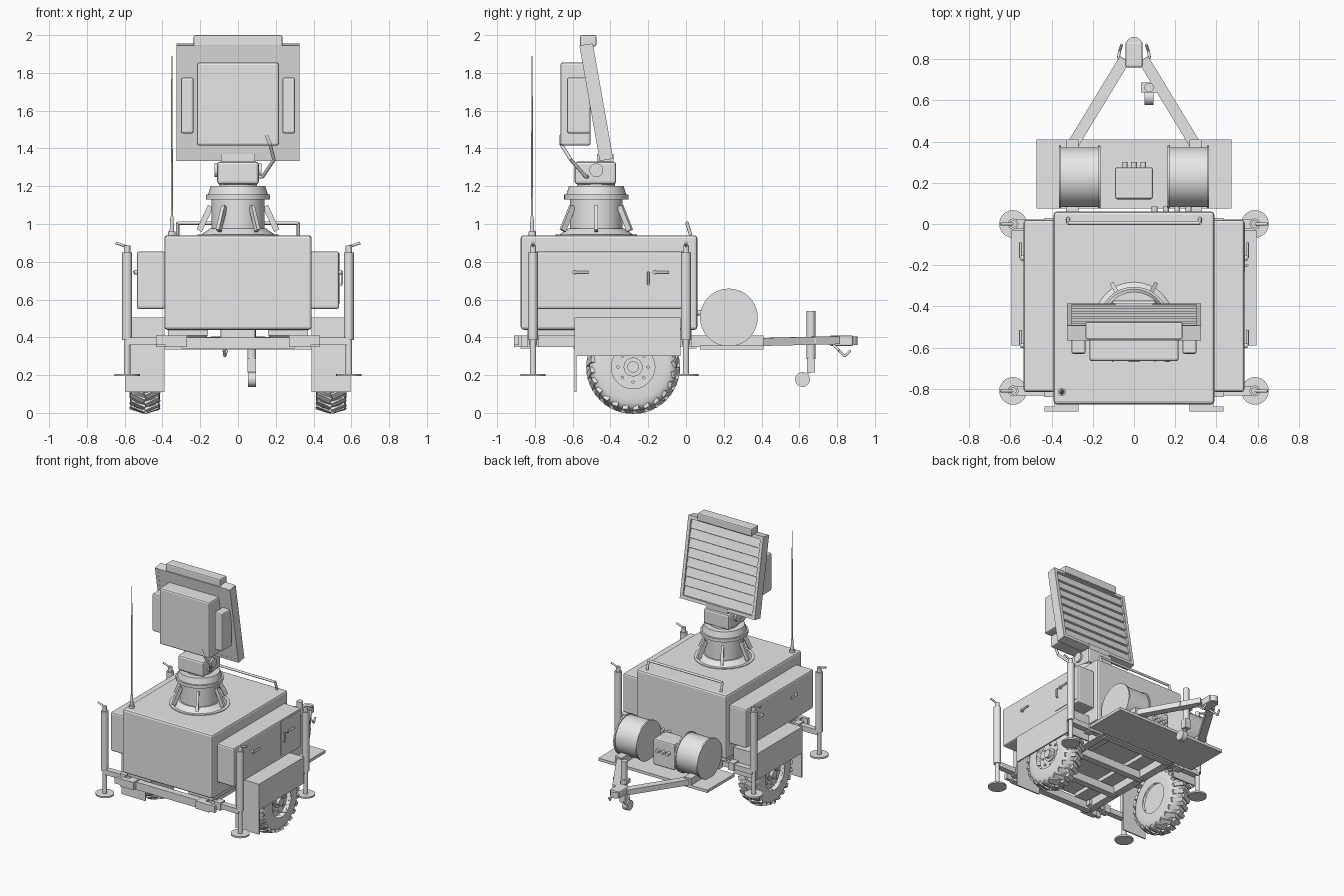
import bpy, bmesh, math
from mathutils import Matrix, Vector

cube = bpy.data.objects.get("Cube")
if cube:
    bpy.data.objects.remove(cube, do_unlink=True)

GREY = (.8, .8, .8, 1)
grey = bpy.data.materials.new("light_grey")
grey.use_nodes = True
grey.diffuse_color = GREY
grey.node_tree.nodes["Principled BSDF"].inputs["Base Color"].default_value = GREY

LEFT, RIGHT = 1, -1
SIDES = (LEFT, RIGHT)
move = Matrix.Translation
turn = Matrix.Rotation


def finish(name, bm, bevel=0, smooth=False):
    bmesh.ops.recalc_face_normals(bm, faces=bm.faces)
    mesh = bpy.data.meshes.new(name)
    bm.to_mesh(mesh)
    bm.free()
    mesh.materials.append(grey)
    if smooth:
        mesh.polygons.foreach_set("use_smooth", [True] * len(mesh.polygons))
        mesh.set_sharp_from_angle(angle=math.radians(35))
    part = bpy.data.objects.new(name, mesh)
    bpy.context.collection.objects.link(part)
    if bevel:
        modifier = part.modifiers.new("edge_bevel", "BEVEL")
        modifier.width, modifier.segments = bevel, 2
    return part


def both(half):
    return (-half, half)


def around(centre, half):
    return (centre - half, centre + half)


def outward(side, inner, outer):
    return (side * inner, side * outer)


def scaled_cube(bm, size, matrix):
    bmesh.ops.create_cube(bm, size=1, matrix=matrix @ Matrix.Diagonal((*size, 1)))


def box(name, x, y, z, bevel=0):
    """Box filling the given range on each axis."""
    spans = (x, y, z)
    middle = Vector([sum(span) / 2 for span in spans])
    bm = bmesh.new()
    scaled_cube(bm, [abs(b - a) for a, b in spans], move(middle))
    return finish(name, bm, bevel)


def rod(name, points, radius, end_radius=None, segments=16):
    """Round bars joining a list of points."""
    bm = bmesh.new()
    for start, end in zip(points, points[1:]):
        start, end = Vector(start), Vector(end)
        along = end - start
        aim = along.to_track_quat("Z", "Y").to_matrix().to_4x4()
        bmesh.ops.create_cone(
            bm, cap_ends=True, segments=segments, radius1=radius,
            radius2=radius if end_radius is None else end_radius,
            depth=along.length, matrix=move((start + end) / 2) @ aim)
    return finish(name, bm, smooth=True)


def post(name, x, y, z, radius, end_radius=None, segments=24):
    return rod(name, [(x, y, z[0]), (x, y, z[1])], radius, end_radius, segments)


def axle(name, x, y, z, radius, segments=40):
    return rod(name, [(x[0], y, z), (x[1], y, z)], radius, None, segments)


def beam(name, start, end, width, height):
    """Rectangular bar between two points."""
    start, end = Vector(start), Vector(end)
    along = end - start
    aim = along.to_track_quat("X", "Z").to_matrix().to_4x4()
    bm = bmesh.new()
    scaled_cube(bm, (along.length, width, height), move((start + end) / 2) @ aim)
    return finish(name, bm)


# Equipment cabin, roof rail and whip antenna
roof, cabin_front, cabin_back = .94, -.875, .06
box("cabin", both(.39), (cabin_front, cabin_back), (.44, roof), bevel=.015)
rail_top = roof + .065
rod("roof_rail", [(-.32, .025, roof), (-.32, .005, rail_top),
                  (.32, .005, rail_top), (.32, .025, roof)], .009)
whip_x, whip_y = -.35, -.815
post("whip_foot", whip_x, whip_y, (roof, roof + .02), .02)
post("whip_base", whip_x, whip_y, (roof, roof + .1), .013, .008)
post("whip_antenna", whip_x, whip_y, (roof, 1.89), .006, .003)
for index in range(4):
    x = .1 + index * .055
    rod("rear_connector", [(x, cabin_back, .53), (x, cabin_back + .025, .53)], .014)

# Side lockers with handles, and a door on the left one
locker_face, handle_z = .535, .745
for side in SIDES:
    box("side_locker", outward(side, .385, locker_face), (-.815, .02), (.55, .855), bevel=.012)
    inner, outer = outward(side, locker_face, locker_face + .015)
    for y in (-.59, -.165):
        pivot = (outer, y, handle_z)
        rod("handle_boss", [(inner, y, handle_z), pivot], .012)
        rod("locker_handle", [pivot, (outer, y + .075, handle_z)], .007)
box("locker_door", (locker_face, locker_face + .004), (-.235, .005), (.58, .845))
rod("door_grip", [(locker_face + reach, -.2, z) for reach, z in
                  zip((0, .015, .015, 0), (handle_z, handle_z, .68, .68))], .006)

# Mast pedestal with slanted ribs
mast_y = -.475
post("pedestal_flange", 0, mast_y, (roof - .01, roof + .005), .215, segments=48)
post("pedestal_skirt", 0, mast_y, (roof, roof + .035), .2, .15, segments=48)
post("pedestal_column", 0, mast_y, (roof, 1.15), .14, segments=48)
post("pedestal_ring", 0, mast_y, (1.13, 1.155), .17, segments=48)
post("pedestal_cap", 0, mast_y, (1.15, 1.2), .16, .145, segments=48)
post("turntable", 0, mast_y, (1.19, 1.22), .1)
ribs = 6
for index in range(ribs):
    angle = index * math.tau / ribs
    ray = Vector((math.cos(angle), math.sin(angle), 0))
    beam("pedestal_rib", ray * .205 + Vector((0, mast_y, .965)),
         ray * .145 + Vector((0, mast_y, 1.095)), .02, .03)
box("head", both(.11), (-.59, -.37), (1.21, 1.33), bevel=.015)
axle("head_pivot", both(.125), mast_y, 1.285, .036)
box("head_yoke", both(.09), (-.47, -.385), (1.32, 1.37))

# Antenna panel: core, rim and louvres share one tilt
tilt = move((0, mast_y, 1.645)) @ turn(math.radians(10), 4, "X")
panel_half_width, panel_half_height, rim = .325, .31, .025
panel_depth = both(.036)
inside = panel_half_width - rim


def panel_box(name, x, y, z, lean=0):
    part = box(name, x, y, z)
    middle = move([sum(span) / 2 for span in (x, y, z)])
    part.data.transform(tilt @ middle @ turn(lean, 4, "X") @ middle.inverted())


panel_box("panel_core", both(inside), (-.035, .012), both(panel_half_height - rim))
for side in SIDES:
    panel_box("panel_side_rim", outward(side, inside, panel_half_width),
              panel_depth, both(panel_half_height))
    panel_box("panel_end_rim", both(inside), panel_depth,
              outward(side, panel_half_height - rim, panel_half_height))
louvres = 8
pitch = (panel_half_height - rim) * 2 / louvres
for index in range(louvres):
    middle_z = (index - (louvres - 1) / 2) * pitch
    panel_box("louvre", both(inside), (.012, .024), around(middle_z, pitch * .47), lean=.16)

# Boxes and cable carried by the panel
box("panel_cap", both(.235), (-.56, -.475), (1.94, 2), bevel=.008)
box("transceiver", both(.217), (-.665, -.505), (1.415, 1.855), bevel=.012)
for side in SIDES:
    box("side_module", outward(side, .235, .303), (-.63, -.505), (1.48, 1.775), bevel=.01)
rod("cable", [(.15, -.66, 1.47), (.17, -.66, 1.42), (.19, -.61, 1.34),
              (.13, -.53, 1.25), (.1, -.52, 1.25)], .009)

# Ladder chassis
frame_top, frame_low = .41, .35
for side in SIDES:
    box("frame_rail", outward(side, .27, .33), (-.88, .41), (frame_low, frame_top))
    box("cabin_mount", outward(side, .16, .37), (-.84, .03), (frame_top, .445))
    box("bumper_bracket", outward(side, .27, .385), (-.91, -.87), (frame_low, frame_top))
    box("bumper_end", outward(side, .385, .435), (-.91, -.885), (.36, frame_top))
for y in (-.85, -.57, -.28, .03):
    box("cross_member", both(.3), around(y, .025), (frame_low - .01, frame_top - .01))
deck = .357
box("rear_platform", both(.472), (.075, .41), (deck - .022, deck))

# Stabiliser legs
for side in SIDES:
    x = side * .587
    for y in (-.81, 0):
        box("leg_arm", (side * .25, x), around(y, .022), (.36, .4))
        box("arm_collar", outward(side, .385, .435), around(y, .03), (frame_low, frame_top))
        post("foot_plate", x, y, (.195, .207), .067)
        post("leg_inner_tube", x, y, (.2, .885), .017)
        post("leg_tube", x, y, (.385, .85), .026)
        rod("leg_crank", [(x, y, .88), (x + side * .06, y, .9)], .007)

# Wheels: rounded tyre section spun round the axle, lugs and nuts
wheel_x, wheel_y, wheel_z = .493, -.28, .243
tyre_radius, rim_radius, tyre_half = .232, .115, .081
steps, lugs, nuts = 14, 48, 8
for side in SIDES:
    hub = Vector((side * wheel_x, wheel_y, wheel_z))
    bm = bmesh.new()
    section = []
    for index in range(steps + 1):
        angle = math.pi * index / steps
        across = math.copysign(math.sqrt(abs(math.cos(angle))), math.cos(angle))
        height = math.sqrt(abs(math.sin(angle)))
        section.append(bm.verts.new((across * tyre_half, 0,
                                     rim_radius + (tyre_radius - rim_radius) * height)))
    edges = [bm.edges.new(pair) for pair in zip(section, section[1:])]
    bmesh.ops.spin(bm, geom=section + edges, cent=(0, 0, 0), axis=(1, 0, 0),
                   angle=math.tau, steps=lugs)
    bmesh.ops.remove_doubles(bm, verts=bm.verts, dist=.0005)
    bm.transform(move(hub))
    finish("tyre", bm, smooth=True)

    bm = bmesh.new()
    for index in range(lugs):
        half = 1 if index % 2 else -1
        scaled_cube(bm, (.08, .032, .022), move(hub) @ turn(index * math.tau / lugs, 4, "X")
                    @ move((half * .038, 0, tyre_radius - .006))
                    @ turn(half * .3, 4, "Y") @ turn(half * .35, 4, "Z"))
    finish("tread_lugs", bm)

    face = side * (wheel_x + .045)
    axle("wheel_disc", (side * (wheel_x - .06), face), wheel_y, wheel_z, rim_radius + .004)
    axle("wheel_boss", (face, face + side * .01), wheel_y, wheel_z, .05)
    axle("hub_cap", (face, face + side * .035), wheel_y, wheel_z, .03)
    for index in range(nuts):
        angle = index * math.tau / nuts
        axle("wheel_nut", (face, face + side * .01), wheel_y + .08 * math.cos(angle),
             wheel_z + .08 * math.sin(angle), .009, segments=6)

    # Mudguard and flap
    guard = outward(side, .39, .595)
    guard_front, guard_back, guard_low, guard_top, sheet = -.58, -.03, .3, .505, .01
    box("mudguard_top", guard, (guard_front, guard_back), (guard_top - sheet, guard_top))
    box("mudguard_skirt", outward(side, .585, .595), (guard_front, guard_back),
        (guard_low, guard_top))
    box("mudguard_back", guard, (guard_back - sheet, guard_back), (guard_low, guard_top))
    box("mud_flap", guard, (guard_front - sheet, guard_front), (.11, guard_top))

# Cable reels and control box on the rear platform
reel_y, reel_z, reel_inner, reel_outer, flange = .227, .505, .163, .365, .012
for side in SIDES:
    axle("reel_drum", outward(side, reel_inner, reel_outer), reel_y, reel_z, .145)
    for inner in (reel_inner, reel_outer - flange):
        axle("reel_flange", outward(side, inner, inner + flange), reel_y, reel_z, .153)
box("control_box", both(.092), (.12, .275), (deck, .56), bevel=.01)
for x in (-.045, 0, .045):
    rod("control_knob", [(x, .27, .48), (x, .3, .48)], .014)

# Towing frame, coupling and safety hooks
for side in SIDES:
    beam("tow_arm", (side * .3, .38, .375), (side * .045, .8, .385), .055, .042)
    rod("safety_hook", [(side * .045, .78, .36), (side * .075, .81, .33),
                        (side * .07, .84, .3), (side * .06, .87, .33)], .007)
box("coupling", both(.042), (.76, .885), (.355, .41), bevel=.008)
post("coupling_nose", 0, .87, (.36, .405), .038)

# Jockey wheel
jockey_x, jockey_y, fork_low = .073, .662, .215
post("jockey_post", jockey_x, jockey_y, (.285, .54), .023)
box("jockey_clamp", (.035, .15), around(jockey_y, .025), (.37, .4))
box("jockey_fork", around(jockey_x, .023), around(jockey_y, .021), (fork_low, .287))
beam("jockey_link", (jockey_x, jockey_y, fork_low + .015), (jockey_x, .617, .177), .03, .012)
axle("jockey_wheel", around(jockey_x, .021), .617, .177, .039)
